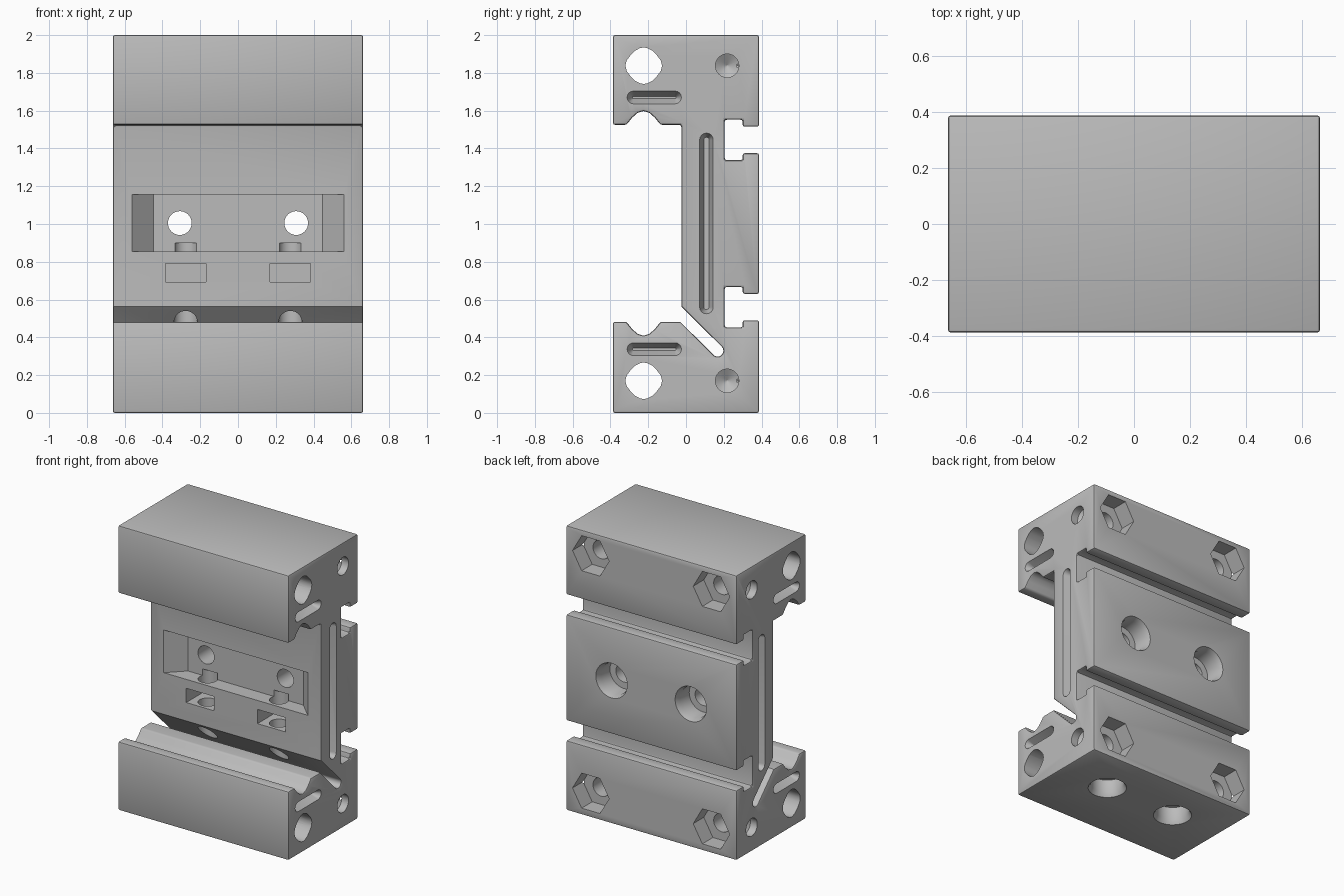
import bpy, bmesh
from math import sin, cos, pi, radians

cube = bpy.data.objects.get("Cube")
if cube:
    bpy.data.objects.remove(cube, do_unlink=True)

grey = bpy.data.materials.new("plain grey")
grey.use_nodes = True
grey.diffuse_color = (0.5, 0.5, 0.5, 1)
grey.node_tree.nodes["Principled BSDF"].inputs["Base Color"].default_value = (0.5, 0.5, 0.5, 1)

HALF = 0.663          # half of the block's width


def place(axis, u, v, w):
    return {"x": (w, u, v), "y": (u, w, v), "z": (u, v, w)}[axis]


def loft(name, axis, rings):
    """Solid from (position, outline) rings stacked along an axis."""
    bm = bmesh.new()
    loops = [[bm.verts.new(place(axis, u, v, w)) for u, v in pts] for w, pts in rings]
    n = len(loops[0])
    for a, b in zip(loops, loops[1:]):
        for i in range(n):
            j = (i + 1) % n
            bm.faces.new((a[i], a[j], b[j], b[i]))
    bm.faces.new(loops[0])
    bm.faces.new(loops[-1])
    bmesh.ops.recalc_face_normals(bm, faces=bm.faces[:])
    mesh = bpy.data.meshes.new(name)
    bm.to_mesh(mesh)
    bm.free()
    ob = bpy.data.objects.new(name, mesh)
    bpy.context.scene.collection.objects.link(ob)
    return ob


def ring(cu, cv, r, sides=32, start=0.0):
    return [(cu + r * cos(start + 2 * pi * i / sides),
             cv + r * sin(start + 2 * pi * i / sides)) for i in range(sides)]


def slot(cu, cv, length, r, upright=False):
    """Round-ended slot outline."""
    pts = []
    for i in range(18):
        side = 1 if i < 9 else -1
        a = -pi / 2 + pi * (i if i < 9 else i - 1) / 8
        p = (side * (length / 2) + r * cos(a), r * sin(a))
        pts.append((cu - p[1], cv + p[0]) if upright else (cu + p[0], cv + p[1]))
    return pts


def rect(u0, u1, v0, v1):
    return [(u0, v0), (u1, v0), (u1, v1), (u0, v1)]


cutters = []


def cut(axis, *rings):
    ob = loft("cutter", axis, rings)
    ob.hide_render = True
    cutters.append(ob)


def bore(axis, cu, cv, *steps):
    cut(axis, *[(w, ring(cu, cv, r)) for w, r in steps])


# Clamp block: side profile extruded across the width
back_low = [(0.387, 0), (0.387, 0.49), (0.30, 0.49), (0.30, 0.453), (0.205, 0.453),
            (0.205, 0.667), (0.30, 0.667), (0.30, 0.63), (0.387, 0.63)]
back_high = [(y, 2.005 - z if z else 2) for y, z in reversed(back_low)]
notch = [(-0.315, 0), (-0.285, 0.038), (-0.255, 0.064), (-0.225, 0.073),
         (-0.195, 0.064), (-0.165, 0.038), (-0.135, 0)]
top_jaw = [(-0.387, 2), (-0.387, 1.525)] + [(y, 1.525 + d) for y, d in notch] + [(-0.025, 1.525)]
slit = [(-0.025, 0.563)] + [(0.167 + 0.031 * cos(radians(a)), 0.329 + 0.031 * sin(radians(a)))
                            for a in range(45, -136, -20)] + [(-0.03, 0.482)]
low_jaw = [(y, 0.482 - d) for y, d in reversed(notch)] + [(-0.387, 0.482), (-0.387, 0)]
outline = back_low + back_high + top_jaw + slit + low_jaw
body = loft("clamp_block", "x", [(-HALF, outline), (HALF, outline)])
bev = body.modifiers.new("soft edges", "BEVEL")
bev.width = 0.011
bev.segments = 2
bev.limit_method = "ANGLE"
bev.angle_limit = radians(50)

# Cushion shaped through holes along the jaws
quarter = [(0.097, 0.0), (0.09, 0.028), (0.07, 0.055), (0.045, 0.08), (0.02, 0.093)]
half = quarter + [(0, 0.097)] + [(-u, v) for u, v in reversed(quarter)]
cushion = half + [(u, -v) for u, v in reversed(half[1:-1])]
for z in (0.17, 1.838):
    pts = [(-0.224 + u, z + v) for u, v in cushion]
    cut("x", (-1, pts), (1, pts))

for s in (-1, 1):
    # Side grooves with sloping walls
    for z in (0.337, 1.67):
        cut("x", (s * 0.7, slot(-0.168, z, 0.22, 0.034)), (s * HALF, slot(-0.168, z, 0.22, 0.034)),
            (s * 0.60, slot(-0.168, z, 0.22, 0.006)))
    cut("x", (s * 0.7, slot(0.108, 1.003, 0.885, 0.036, True)),
        (s * HALF, slot(0.108, 1.003, 0.885, 0.036, True)),
        (s * 0.60, slot(0.108, 1.003, 0.885, 0.014, True)))
    for z in (0.17, 1.838):
        # Side holes with a pointed end
        bore("x", 0.218, z, (s * 0.7, 0.062), (s * 0.61, 0.062), (s * 0.573, 0.003))
        # Hexagon pockets and their bores
        hexa = ring(s * 0.469, z, 0.142, 6)
        cut("y", (0.5, hexa), (0.27, hexa))
        bore("y", s * 0.469, z, (0.3, 0.065), (-0.2, 0.065))
    # Stepped mounting holes
    bore("y", s * 0.308, 1.005, (0.45, 0.122), (0.387, 0.122), (0.35, 0.108), (0.25, 0.108),
         (0.249, 0.063), (0.0, 0.063))
    # Upright bolt holes
    bore("z", s * 0.277, 0.06, (-0.1, 0.125), (0, 0.125), (0.03, 0.108), (0.12, 0.108),
         (0.121, 0.062), (0.9, 0.062))
    # Nut slots
    window = rect(s * 0.277 - 0.108, s * 0.277 + 0.108, 0.692, 0.792)
    cut("y", (-0.1, window), (0.165, window))

# Front recess with sloping ends
cut("y", (-0.1, rect(-0.56, 0.56, 0.855, 1.155)), (-0.025, rect(-0.56, 0.56, 0.855, 1.155)),
    (0.085, rect(-0.448, 0.448, 0.855, 1.155)))

for ob in cutters:
    mod = body.modifiers.new("cut", "BOOLEAN")
    mod.operation = "DIFFERENCE"
    mod.solver = "EXACT"
    mod.object = ob

# Bake the cuts and remove the cutters
bpy.context.view_layer.update()
graph = bpy.context.evaluated_depsgraph_get()
mesh = bpy.data.meshes.new_from_object(body.evaluated_get(graph))
body.modifiers.clear()
body.data = mesh
for ob in cutters:
    bpy.data.objects.remove(ob, do_unlink=True)
mesh.materials.clear()
mesh.materials.append(grey)

bpy.ops.object.select_all(action="DESELECT")
body.select_set(True)
bpy.context.view_layer.objects.active = body
bpy.ops.object.shade_smooth_by_angle(angle=radians(32))
